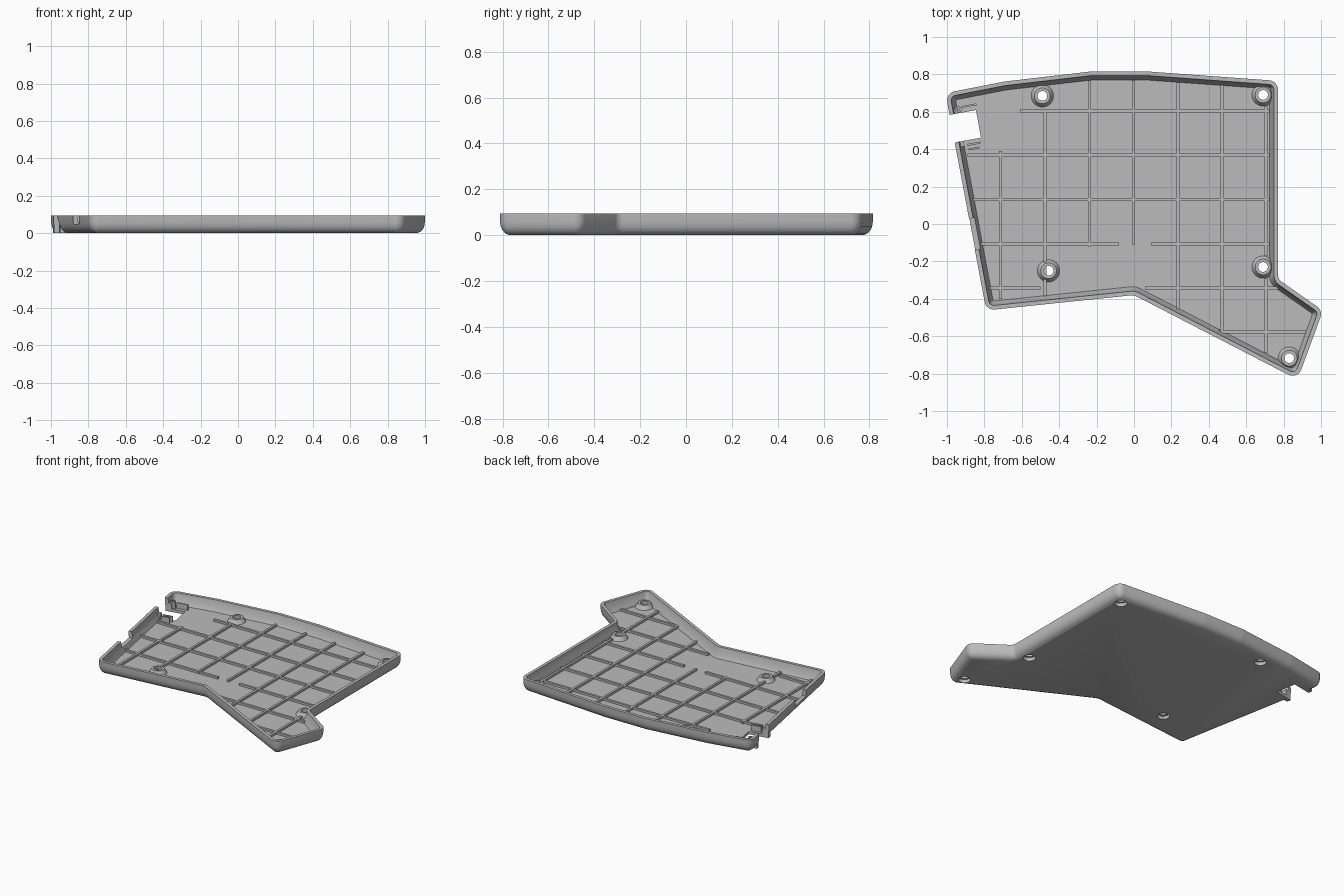
import bpy, bmesh, math
from mathutils import Vector, Matrix

if "Cube" in bpy.data.objects:
    bpy.data.objects.remove(bpy.data.objects["Cube"])

grey = bpy.data.materials.new("plain_grey")
grey.diffuse_color = (0.5, 0.5, 0.5, 1)
grey.use_nodes = True
grey.node_tree.nodes["Principled BSDF"].inputs["Base Color"].default_value = grey.diffuse_color

# Case outline, counter-clockwise: x, y, corner radius
OUTLINE = [(-0.79, -0.462, 0.05), (0.0, -0.38, 0.05), (0.875, -0.832, 0.05),
           (1.01, -0.463, 0.05), (0.77, -0.295, 0.04), (0.77, 0.765, 0.05),
           (0.08, 0.815, 0.1), (-0.235, 0.815, 0.1), (-0.69, 0.762, 0.1),
           (-1.008, 0.70, 0.05)]
H = 0.095
FLOOR = 0.02
SEG = 6
WALL_ANGLE = math.radians(10.3)


def finish(name, bm, smooth=False):
    bmesh.ops.recalc_face_normals(bm, faces=bm.faces[:])
    me = bpy.data.meshes.new(name)
    bm.to_mesh(me)
    bm.free()
    me.materials.append(grey)
    ob = bpy.data.objects.new(name, me)
    bpy.context.collection.objects.link(ob)
    if smooth:
        shade(ob)
    return ob


def activate(ob):
    bpy.ops.object.select_all(action='DESELECT')
    ob.select_set(True)
    bpy.context.view_layer.objects.active = ob


def shade(ob):
    activate(ob)
    bpy.ops.object.shade_smooth_by_angle(angle=math.radians(35))


def ring(off):
    """Outline moved inward by off, with every corner rounded."""
    n = len(OUTLINE)
    pts = [Vector(p[:2]) for p in OUTLINE]
    out = []
    for i, (x, y, r) in enumerate(OUTLINE):
        p = pts[i]
        a = (p - pts[i - 1]).normalized()
        b = (pts[(i + 1) % n] - p).normalized()
        na, nb = Vector((-a.y, a.x)), Vector((-b.y, b.x))
        bis = (na + nb) / (1 + na.dot(nb))
        sign = 1 if a.cross(b) > 0 else -1
        rad = max(r - sign * off, 0.008)
        c = p + bis * (off + sign * rad)
        t0 = math.atan2(-sign * na.y, -sign * na.x)
        turn = math.atan2(a.cross(b), a.dot(b))
        for k in range(SEG + 1):
            t = t0 + turn * k / SEG
            out.append(c + rad * Vector((math.cos(t), math.sin(t))))
    return out


def box(name, x, y, sx, sy, z0, z1, angle=0.0):
    bm = bmesh.new()
    m = (Matrix.Translation((x, y, (z0 + z1) / 2)) @ Matrix.Rotation(angle, 4, 'Z')
         @ Matrix.Diagonal((sx, sy, z1 - z0, 1)))
    bmesh.ops.create_cube(bm, size=1, matrix=m)
    return finish(name, bm)


def lathe(name, x, y, profile, seg=32):
    """Closed profile of (radius, z) turned around a vertical axis."""
    bm = bmesh.new()
    rows = [[bm.verts.new((x + r * math.cos(2 * math.pi * k / seg),
                           y + r * math.sin(2 * math.pi * k / seg), z))
             for k in range(seg)] for r, z in profile]
    for i in range(len(rows)):
        p, q = rows[i - 1], rows[i]
        for k in range(seg):
            j = (k + 1) % seg
            bm.faces.new((p[k], p[j], q[j], q[k]))
    return finish(name, bm, True)


def cut(target, cutter):
    cutter.hide_render = True
    activate(target)
    mod = target.modifiers.new("cut", 'BOOLEAN')
    mod.operation = 'DIFFERENCE'
    mod.solver = 'EXACT'
    mod.object = cutter
    bpy.ops.object.modifier_apply(modifier=mod.name)
    bpy.data.objects.remove(cutter)


def at_port(inward, along):
    """Point relative to the port opening, in the slanted wall's directions."""
    c, s = math.cos(WALL_ANGLE), math.sin(WALL_ANGLE)
    return -0.893 + inward * c - along * s, 0.524 + inward * s + along * c


# Tray shell: rounded underside, wall, rim, inner wall and floor
bm = bmesh.new()
loops = []
for off, z in [(0.042, 0), (0.024, 0.008), (0.012, 0.02), (0.004, 0.037), (0, 0.06),
               (0, H), (0.022, H), (0.03, 0.05), (0.046, FLOOR)]:
    loops.append([bm.verts.new((p.x, p.y, z)) for p in ring(off)])
for lo, hi in zip(loops, loops[1:]):
    for k in range(len(lo)):
        j = (k + 1) % len(lo)
        bm.faces.new((lo[k], lo[j], hi[j], hi[k]))
bm.faces.new(loops[0][::-1])
bm.faces.new(loops[-1])
tray = finish("tray_shell", bm)

# Screw holes, port opening and shallow side notch
SCREWS = [(-0.49, 0.685), (0.69, 0.69), (-0.457, -0.25), (0.69, -0.23), (0.83, -0.717)]
for x, y in SCREWS:
    bm = bmesh.new()
    bmesh.ops.create_cone(bm, cap_ends=True, segments=32, radius1=0.04, radius2=0.04,
                          depth=0.2, matrix=Matrix.Translation((x, y, 0)))
    cut(tray, finish("hole_cutter", bm))
px, py = at_port(-0.04, 0)
cut(tray, box("port_cutter", px, py, 0.205, 0.15, -0.1, 0.2, WALL_ANGLE))
cut(tray, box("notch_cutter", -0.863, -0.055, 0.13, 0.17, 0.05, 0.2, WALL_ANGLE))
shade(tray)

# Screw bosses with a recess underneath
for x, y in SCREWS:
    lathe("screw_boss", x, y, [(0.04, 0.0), (0.04, 0.024), (0.026, 0.024), (0.026, 0.048),
                               (0.042, 0.048), (0.06, 0.0195), (0.041, 0.0)])

# Floor ribs: position, start, end
W = 0.016
RIBS_Y = [(-0.715, -0.40, 0.39), (-0.477, -0.385, 0.61), (-0.237, -0.12, 0.768),
          (-0.003, -0.11, 0.768), (0.235, -0.455, 0.757), (0.47, -0.575, 0.742),
          (0.705, -0.69, -0.29), (0.705, -0.17, 0.63)]
RIBS_X = [(0.604, -0.61, 0.725), (0.369, -0.89, 0.725), (0.13, -0.86, 0.725),
          (-0.107, -0.82, -0.08), (-0.107, 0.09, 0.725), (-0.342, -0.77, -0.5),
          (-0.342, 0.06, 0.77), (-0.577, 0.45, 0.92)]
for x, a, b in RIBS_Y:
    box("lengthwise_rib", x, (a + b) / 2, W, b - a, 0.018, 0.035)
for y, a, b in RIBS_X:
    box("crosswise_rib", (a + b) / 2, y, b - a, W, 0.018, 0.0345)

# Port side blocks, retaining clips and locating peg
for along in (-0.09, 0.09):
    x, y = at_port(-0.055, along)
    box("port_side_block", x, y, 0.045, 0.03, 0.0, 0.06, WALL_ANGLE)
for inward, along, length in [(0.02, -0.1, 0.07), (0.015, -0.125, 0.06), (0.03, 0.105, 0.08)]:
    x, y = at_port(inward, along)
    box("port_clip", x, y, length, 0.01, 0.018, 0.06, WALL_ANGLE)
x, y = at_port(-0.03, 0.095)
lathe("locating_peg", x, y, [(0.008, 0.018), (0.018, 0.018), (0.018, 0.07), (0.008, 0.07)], 16)
